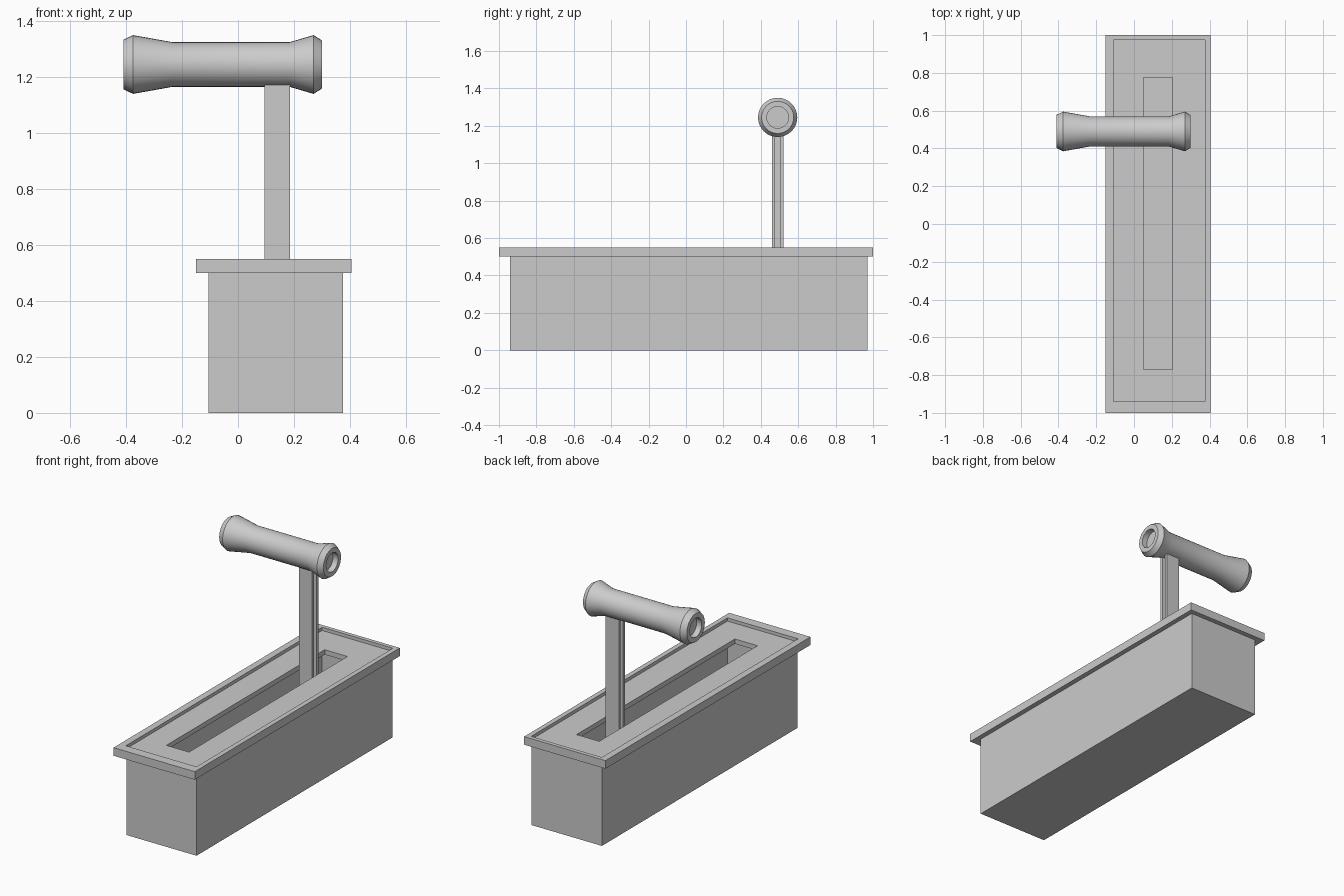
import bpy, bmesh, math

if "Cube" in bpy.data.objects:
    bpy.data.objects.remove(bpy.data.objects["Cube"])

grey = bpy.data.materials.new("light_grey")
grey.diffuse_color = (0.6, 0.6, 0.6, 1)
grey.use_nodes = True
grey.node_tree.nodes["Principled BSDF"].inputs["Base Color"].default_value = grey.diffuse_color


def loft(name, loops, close_start=False, close_end=False, cyclic=False):
    """Skin a list of equally sized point loops into one object."""
    bm = bmesh.new()
    rings = [[bm.verts.new(p) for p in loop] for loop in loops]
    n = len(rings[0])
    pairs = list(zip(rings, rings[1:]))
    if cyclic:
        pairs.append((rings[-1], rings[0]))
    for a, b in pairs:
        for i in range(n):
            j = (i + 1) % n
            bm.faces.new((a[i], a[j], b[j], b[i]))
    if close_start:
        bm.faces.new(rings[0][::-1])
    if close_end:
        bm.faces.new(rings[-1])
    bmesh.ops.recalc_face_normals(bm, faces=bm.faces)
    mesh = bpy.data.meshes.new(name)
    bm.to_mesh(mesh)
    bm.free()
    mesh.materials.append(grey)
    obj = bpy.data.objects.new(name, mesh)
    bpy.context.collection.objects.link(obj)
    return obj


def rect(bounds, z):
    x0, x1, y0, y1 = bounds
    return [(x0, y0, z), (x1, y0, z), (x1, y1, z), (x0, y1, z)]


# Hollow housing, open under the lid
body = (-0.105, 0.375, -0.94, 0.97)
loft("housing", [rect(body, 0), rect(body, 0.5)], close_start=True)

# Lid with a raised rim, sunken panel and lever slot
rim = (-0.15, 0.405, -1, 1)
panel = (-0.108, 0.375, -0.94, 0.975)
slot = (0.05, 0.205, -0.77, 0.775)
loft("slotted_lid", [rect(slot, 0.5), rect(rim, 0.5), rect(rim, 0.55),
                     rect(panel, 0.55), rect(panel, 0.53), rect(slot, 0.53)],
     cyclic=True)

# Lever arm: H-shaped section with a groove along both side faces
CX, CY, CZ = 0.14, 0.49, 1.245
W, D, G, GD = 0.045, 0.03, 0.013, 0.022
half = [(W, -D), (W, -G), (W - GD, -G), (W - GD, G), (W, G), (W, D)]
section = half + [(-x, -y) for x, y in half]
loft("lever_arm", [[(CX + x, CY + y, z) for x, y in section] for z in (0.2, 1.2)],
     close_start=True, close_end=True)

# Flared grip turned about x, with a round recess in each end
profile = [(-0.375, 0.058), (-0.41, 0.058), (-0.41, 0.088), (-0.375, 0.105),
           (-0.235, 0.08), (0.185, 0.08), (0.27, 0.105), (0.30, 0.086),
           (0.30, 0.058), (0.265, 0.058)]
SEG = 32
grip = loft("grip", [[(x, CY + r * math.cos(2 * math.pi * i / SEG),
                       CZ + r * math.sin(2 * math.pi * i / SEG)) for i in range(SEG)]
                     for x, r in profile], close_start=True, close_end=True)
bpy.ops.object.select_all(action='DESELECT')
grip.select_set(True)
bpy.context.view_layer.objects.active = grip
bpy.ops.object.shade_smooth_by_angle(angle=math.radians(30))
